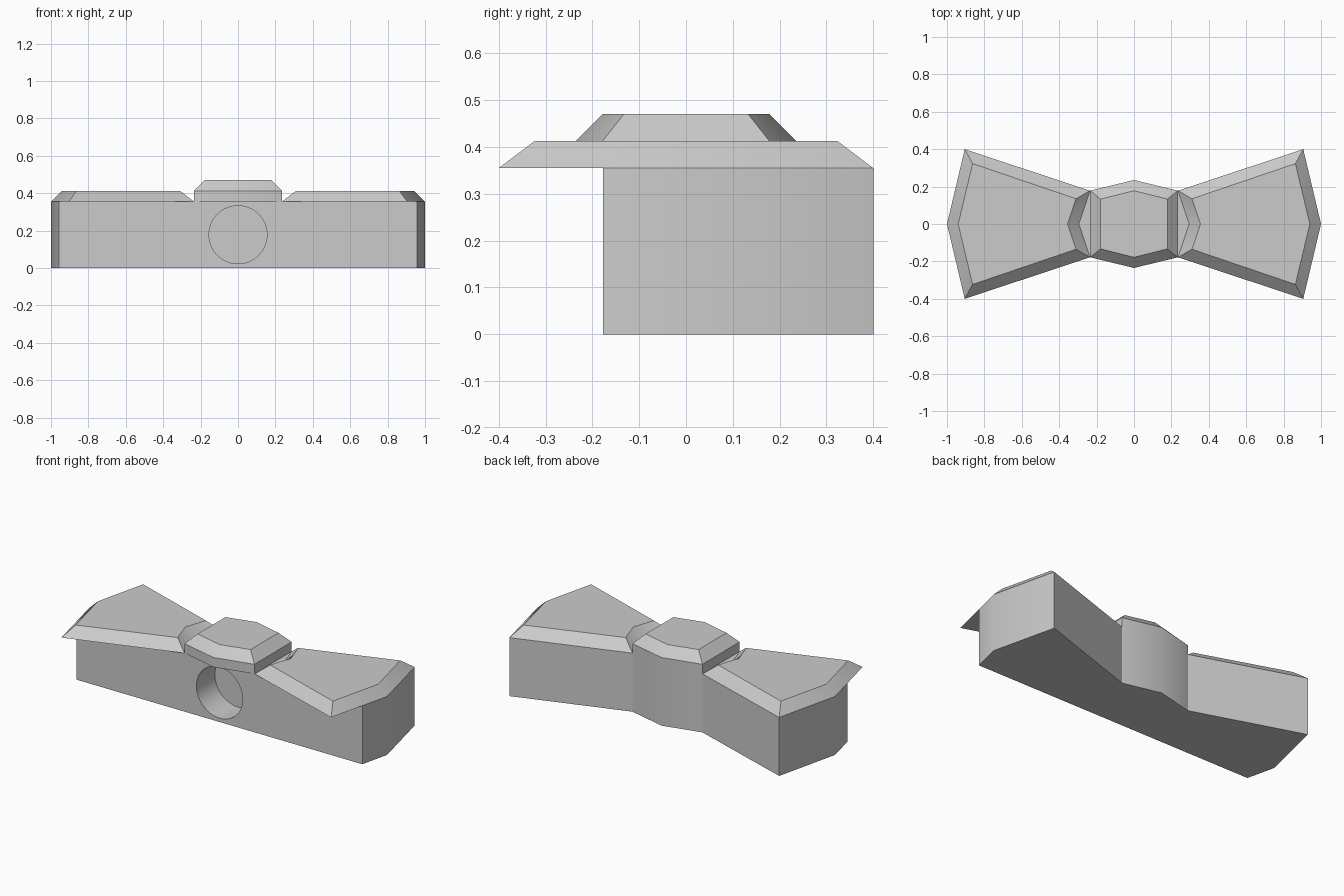
import bpy, bmesh, math

cube = bpy.data.objects.get("Cube")
if cube:
    bpy.data.objects.remove(cube, do_unlink=True)

grey = bpy.data.materials.new("plain grey")
grey.use_nodes = True
COLOUR = (0.6, 0.6, 0.6, 1)
grey.diffuse_color = COLOUR
grey.node_tree.nodes["Principled BSDF"].inputs["Base Color"].default_value = COLOUR

BASE, TIER, TOP = 0.355, 0.413, 0.47


def loft(name, rings):
    """Closed solid through stacked outlines, each given as (points, z)."""
    bm = bmesh.new()
    loops = [[bm.verts.new((x, y, z)) for x, y in pts] for pts, z in rings]
    for low, high in zip(loops, loops[1:]):
        for i in range(len(low)):
            j = (i + 1) % len(low)
            bm.faces.new((low[i], low[j], high[j], high[i]))
    bm.faces.new(loops[0])
    bm.faces.new(loops[-1])
    bmesh.ops.recalc_face_normals(bm, faces=bm.faces)
    mesh = bpy.data.meshes.new(name)
    bm.to_mesh(mesh)
    bm.free()
    mesh.materials.append(grey)
    obj = bpy.data.objects.new(name, mesh)
    bpy.context.collection.objects.link(obj)
    return obj


def select(obj):
    bpy.ops.object.select_all(action='DESELECT')
    obj.select_set(True)
    bpy.context.view_layer.objects.active = obj


def mirror_y(half):
    """Complete an outline whose first and last points lie on y = 0."""
    return half + [(x, -y) for x, y in half[-2:0:-1]]


# Bow-shaped body with a flat front
back = [(0.958, -0.177), (1, 0), (0.905, 0.4), (0.235, 0.178)]
outline = back + [(0, 0.235)] + [(-x, y) for x, y in reversed(back)]
body = loft("body", [(outline, 0), (outline, BASE)])

# Blind round socket in the front
bpy.ops.mesh.primitive_cylinder_add(vertices=64, radius=0.155, depth=0.4,
                                    location=(0, -0.2, 0.178),
                                    rotation=(math.pi / 2, 0, 0))
cutter = bpy.context.object
cutter.name = "socket_cutter"
cutter.hide_render = True
cutter.data.materials.append(grey)
cut = body.modifiers.new("socket", 'BOOLEAN')
cut.object = cutter
cut.solver = 'EXACT'
select(body)
bpy.ops.object.modifier_apply(modifier=cut.name)
bpy.data.objects.remove(cutter, do_unlink=True)

# Bevelled wings, notched beside the knot
wing_low = mirror_y([(1, 0), (0.905, 0.4), (0.235, 0.178), (0.295, 0)])
wing_high = mirror_y([(0.94, 0), (0.863, 0.323), (0.31, 0.135), (0.355, 0)])
parts = [body]
for side, name in ((1, "left_wing"), (-1, "right_wing")):
    rings = [([(side * x, y) for x, y in pts], z)
             for pts, z in ((wing_low, BASE), (wing_high, TIER))]
    parts.append(loft(name, rings))

# Raised centre knot with a bevelled top
knot_low = [(0.235, -0.178), (0.235, 0.178), (0, 0.235),
            (-0.235, 0.178), (-0.235, -0.178), (0, -0.235)]
knot_high = [(0.178, -0.133), (0.178, 0.133), (0, 0.178),
             (-0.178, 0.133), (-0.178, -0.133), (0, -0.178)]
parts.append(loft("knot", [(knot_low, BASE), (knot_low, TIER), (knot_high, TOP)]))

for part in parts:
    select(part)
    bpy.ops.object.shade_smooth_by_angle(angle=math.radians(30))
